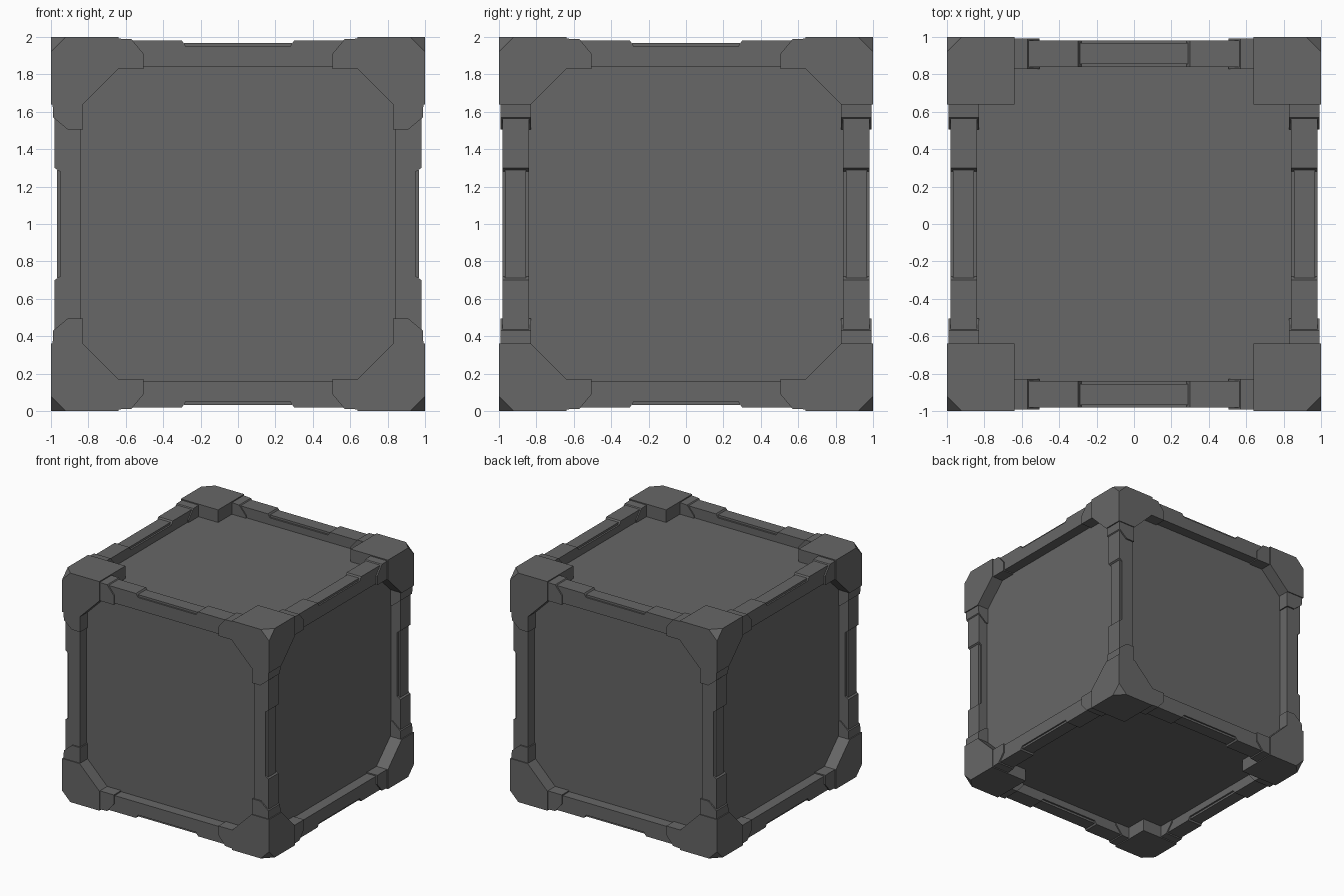
import bpy, bmesh
from mathutils import Vector

cube = bpy.data.objects.get("Cube")
if cube:
    bpy.data.objects.remove(cube, do_unlink=True)

grey = bpy.data.materials.new("dark_grey")
grey.use_nodes = True
colour = (0.135, 0.135, 0.135, 1)
grey.diffuse_color = colour
grey.node_tree.nodes["Principled BSDF"].inputs["Base Color"].default_value = colour

CENTRE = (0, 0, 1)
# Order in which (along, height, width) fill x, y, z for each edge direction
ORDERS = {"x": (0, 2, 1), "y": (2, 0, 1), "z": (1, 2, 0)}


def add_prism(bm, profile, low, high, order):
    """Extrude an (along, height) profile across its width."""
    rings = []
    for width in (low, high):
        rings.append([bm.verts.new([(u, v, width)[i] for i in order]) for u, v in profile])
    a, b = rings
    bm.faces.new(a)
    bm.faces.new(b[::-1])
    for i in range(len(a)):
        j = (i + 1) % len(a)
        bm.faces.new((a[i], b[i], b[j], a[j]))


def finish(name, bm, mirror=(False, False, False)):
    bmesh.ops.recalc_face_normals(bm, faces=bm.faces)
    mesh = bpy.data.meshes.new(name)
    bm.to_mesh(mesh)
    bm.free()
    mesh.materials.append(grey)
    obj = bpy.data.objects.new(name, mesh)
    obj.location = CENTRE
    bpy.context.collection.objects.link(obj)
    if any(mirror):
        obj.modifiers.new("mirror", "MIRROR").use_axis = mirror


def box(low, high):
    bm = bmesh.new()
    add_prism(bm, [(low, low), (high, low), (high, high), (low, high)], low, high, (0, 1, 2))
    return bm


def slice_off(bm, point, normal):
    """Remove everything on the normal's side of a plane and cap the cut."""
    bmesh.ops.bisect_plane(bm, geom=bm.verts[:] + bm.edges[:] + bm.faces[:], dist=1e-5,
                           plane_co=Vector(point), plane_no=Vector(normal), clear_outer=True)
    bmesh.ops.holes_fill(bm, edges=[e for e in bm.edges if e.is_boundary], sides=0)


# Inner body whose six faces are the recessed panels
PANEL = 0.89
finish("panel_body", box(-PANEL, PANEL))

# Corner blocks with diagonal inner sides and clipped outer tips
bm = box(0.64, 1.0)
for order in ORDERS.values():
    slice_off(bm, [(0.64, 0.83, 0)[i] for i in order], [(-1, -1, 0)[i] for i in order])
slice_off(bm, (1, 1, 0.92), (1, 1, 1))
finish("corner_blocks", bm, (True, True, True))

# Edge rails with a shallow notch, notch plates and slanted collars
RAIL = [(-0.66, 0.84), (0.66, 0.84), (0.66, 0.98), (0.3, 0.98),
        (0.28, 0.95), (-0.28, 0.95), (-0.3, 0.98), (-0.66, 0.98)]
PLATE = [(-0.29, 0.94), (0.29, 0.94), (0.29, 0.968), (-0.29, 0.968)]
COLLAR = [(0.66, 0.83), (0.505, 0.83), (0.505, 0.91), (0.57, 0.988), (0.66, 0.992)]
for axis, order in ORDERS.items():
    across = tuple(a != axis for a in "xyz")
    for name, profile, low, high, mirror in (
            ("rails", RAIL, 0.84, 0.98, across),
            ("notch_plates", PLATE, 0.855, 0.967, across),
            ("collars", COLLAR, 0.83, 0.992, (True, True, True))):
        bm = bmesh.new()
        add_prism(bm, profile, low, high, order)
        finish(f"{name}_{axis}", bm, mirror)
